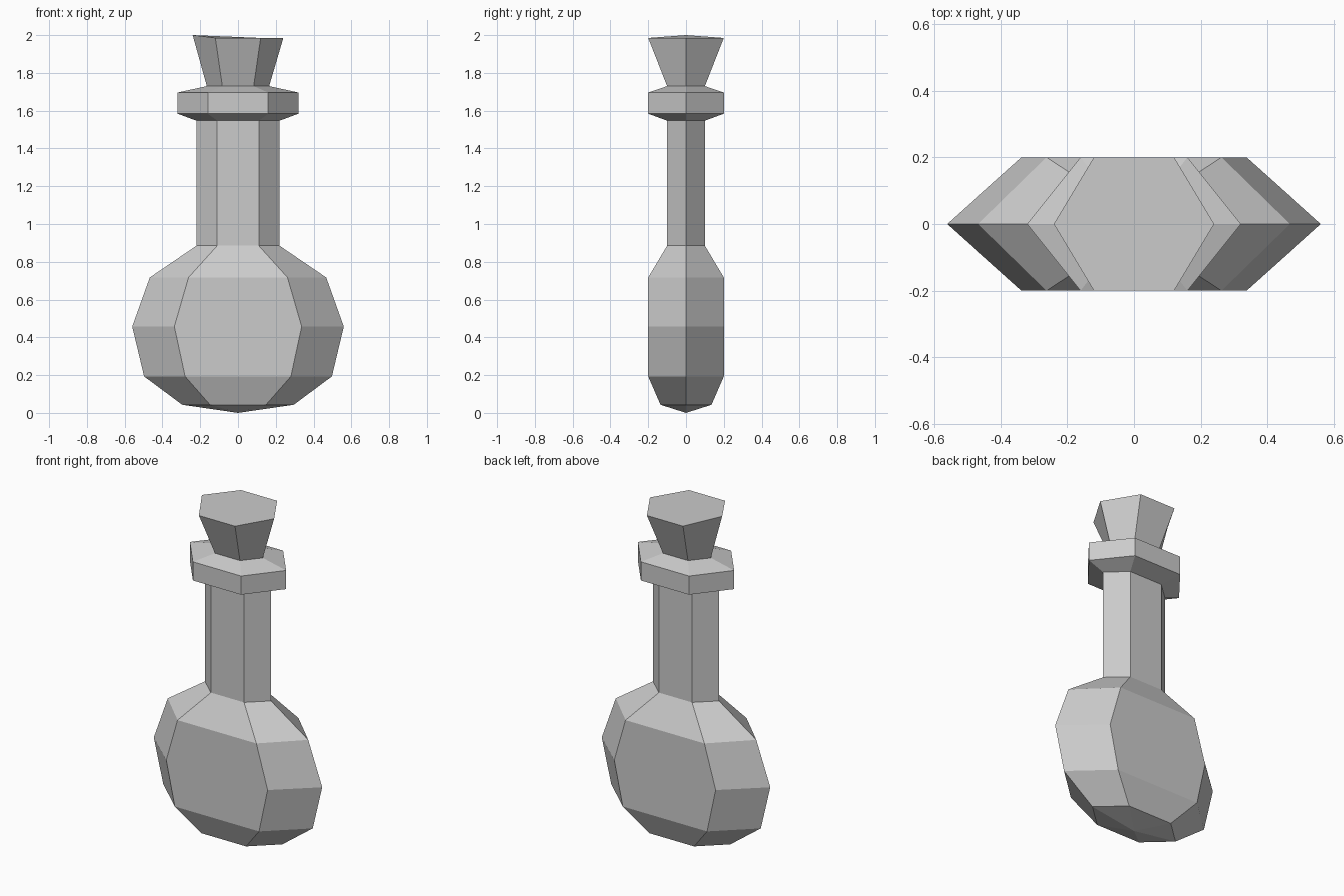
import bpy, bmesh

if "Cube" in bpy.data.objects:
    bpy.data.objects.remove(bpy.data.objects["Cube"])


def loft(name, rings, tip=None, cap=False, peak=None):
    """Stack six-sided rings (z, tip half-width, flat half-width, half-depth)."""
    bm = bmesh.new()
    loops = []
    for z, a, b, c in rings:
        pts = [(a, 0), (b, c), (-b, c), (-a, 0), (-b, -c), (b, -c)]
        loops.append([bm.verts.new((x, y, z)) for x, y in pts])
    for lo, hi in zip(loops, loops[1:]):
        for i in range(6):
            j = (i + 1) % 6
            bm.faces.new((lo[i], lo[j], hi[j], hi[i]))
    if tip is not None:
        t = bm.verts.new((0, 0, tip))
        for i in range(6):
            bm.faces.new((t, loops[0][(i + 1) % 6], loops[0][i]))
    if cap:
        bm.faces.new(loops[-1])
    if peak is not None:
        loops[-1][3].co.z = peak
    me = bpy.data.meshes.new(name)
    bm.to_mesh(me)
    bm.free()
    ob = bpy.data.objects.new(name, me)
    bpy.context.collection.objects.link(ob)
    return ob


# Flattened round body and straight neck
loft("flask_body", [
    (0.043, 0.295, 0.148, 0.135),
    (0.193, 0.497, 0.28, 0.2),
    (0.457, 0.56, 0.337, 0.2),
    (0.717, 0.467, 0.262, 0.2),
    (0.885, 0.22, 0.11, 0.1),
    (1.547, 0.22, 0.11, 0.1)], tip=0.0)

# Collar around the mouth
loft("collar", [
    (1.547, 0.22, 0.11, 0.1),
    (1.584, 0.32, 0.16, 0.2),
    (1.696, 0.32, 0.16, 0.2),
    (1.73, 0.165, 0.083, 0.1)])

# Flared stopper with one raised corner
loft("stopper", [
    (1.73, 0.165, 0.083, 0.1),
    (1.985, 0.24, 0.12, 0.2)], cap=True, peak=2.0)
